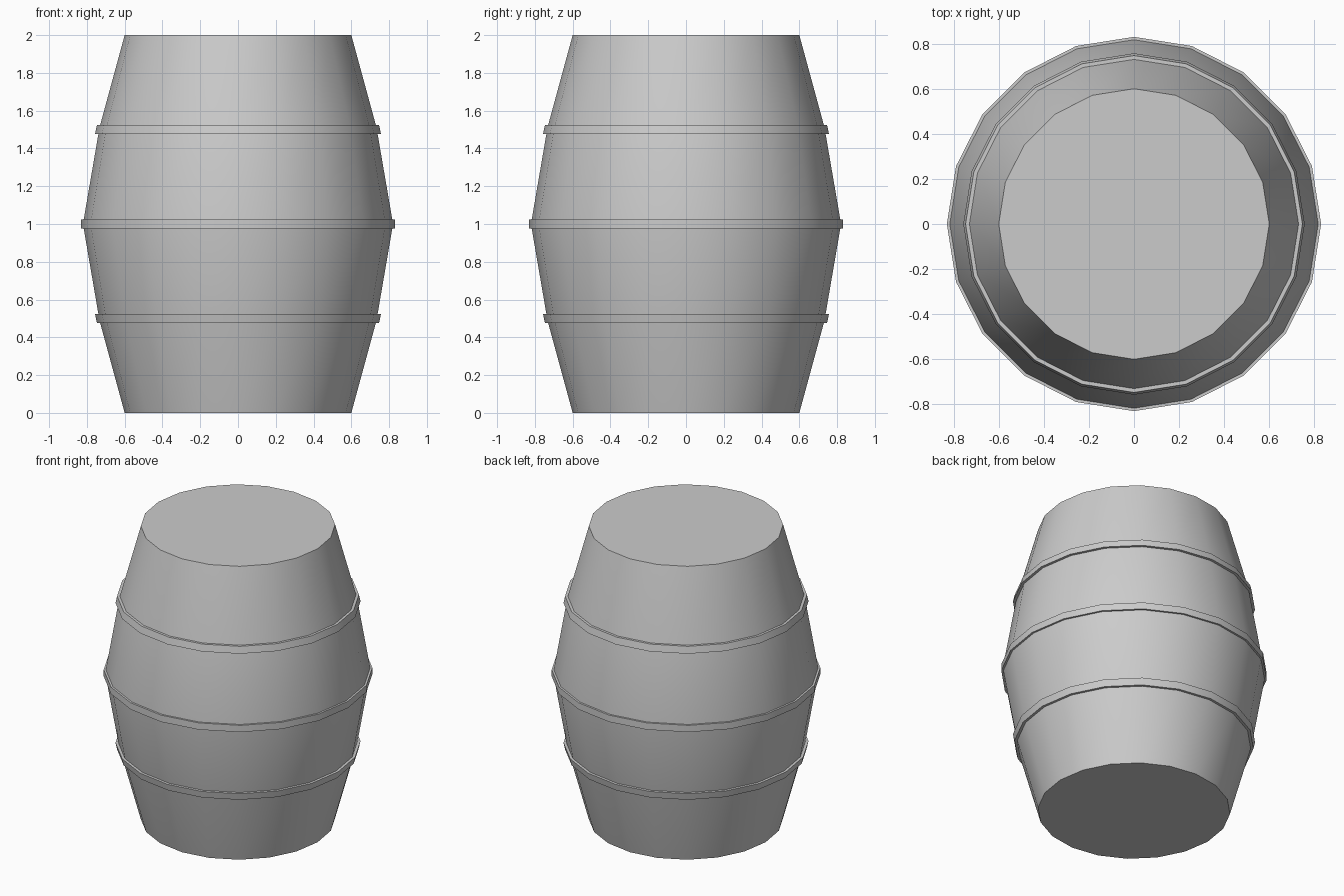
import bpy, bmesh, math

if "Cube" in bpy.data.objects:
    bpy.data.objects.remove(bpy.data.objects["Cube"])

SIDES = 20


def lathe(name, profile, caps=False):
    """Revolve a (radius, z) profile around z into an object."""
    bm = bmesh.new()
    rings = []
    for r, z in profile:
        rings.append([bm.verts.new((r * math.cos(2 * math.pi * i / SIDES),
                                    r * math.sin(2 * math.pi * i / SIDES), z))
                      for i in range(SIDES)])
    for a, b in zip(rings, rings[1:]):
        for i in range(SIDES):
            j = (i + 1) % SIDES
            bm.faces.new((a[i], a[j], b[j], b[i]))
    if caps:
        bm.faces.new(rings[0][::-1])
        bm.faces.new(rings[-1])
    mesh = bpy.data.meshes.new(name)
    bm.to_mesh(mesh)
    bm.free()
    ob = bpy.data.objects.new(name, mesh)
    bpy.context.collection.objects.link(ob)
    bpy.ops.object.select_all(action='DESELECT')
    ob.select_set(True)
    bpy.context.view_layer.objects.active = ob
    bpy.ops.object.shade_smooth_by_angle(angle=math.radians(30))
    return ob


# Bulging body with flat ends
lathe("barrel_body", [(0.6, 0), (0.73, 0.477), (0.739, 0.523), (0.817, 0.977),
                      (0.817, 1.023), (0.739, 1.477), (0.73, 1.523), (0.6, 2)], caps=True)

# Raised hoops: (name, centre z, body radius and outer radius at lower/upper edge)
hoops = [("lower_hoop", 0.5, 0.73, 0.747, 0.757, 0.739),
         ("middle_hoop", 1.0, 0.817, 0.83, 0.83, 0.817),
         ("upper_hoop", 1.5, 0.739, 0.757, 0.747, 0.73)]
for name, z, in_lo, out_lo, out_hi, in_hi in hoops:
    lo, hi = z - 0.023, z + 0.023
    lathe(name, [(in_lo, lo), (out_lo, lo), (out_hi, hi), (in_hi, hi)])
